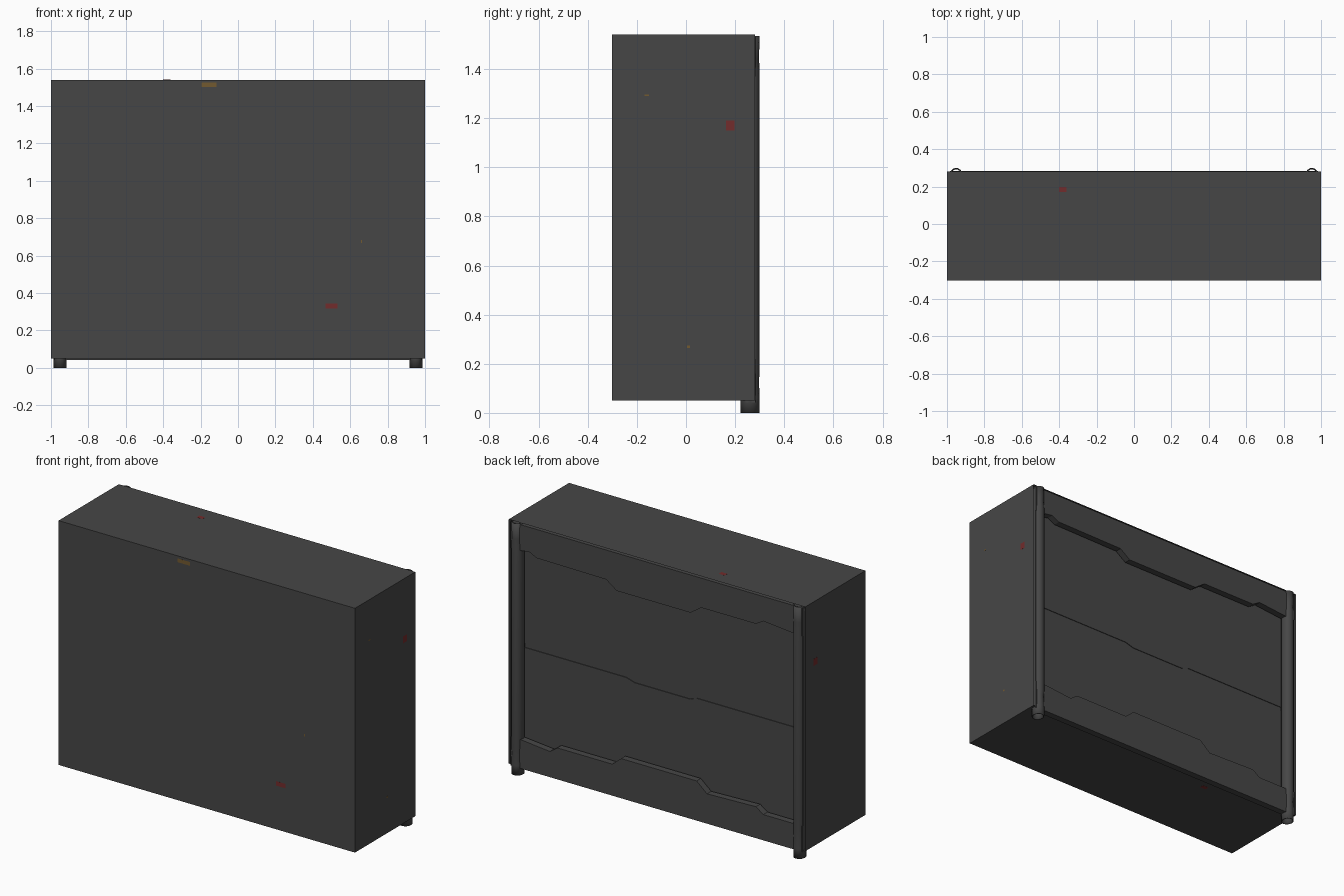
import bpy, bmesh

old = bpy.data.objects.get("Cube")
if old:
    bpy.data.objects.remove(old, do_unlink=True)


def material(name, rgb):
    mat = bpy.data.materials.new(name)
    mat.use_nodes = True
    mat.diffuse_color = (*rgb, 1)
    mat.node_tree.nodes["Principled BSDF"].inputs["Base Color"].default_value = (*rgb, 1)
    return mat


GREY = material("charcoal_metal", (0.062, 0.062, 0.062))
RED = material("dark_red", (0.17, 0.025, 0.025))
AMBER = material("dull_amber", (0.17, 0.10, 0.03))
FLOOR = 0.218   # depth of the recessed back
FRONT = -0.301


def finish(name, bm, mat):
    bmesh.ops.recalc_face_normals(bm, faces=bm.faces)
    mesh = bpy.data.meshes.new(name)
    bm.to_mesh(mesh)
    bm.free()
    mesh.materials.append(mat)
    obj = bpy.data.objects.new(name, mesh)
    bpy.context.collection.objects.link(obj)
    return obj


def box_mesh(low, high):
    bm = bmesh.new()
    bmesh.ops.create_cube(bm, size=1)
    for v in bm.verts:
        v.co = [(a + b) / 2 + c * (b - a) for a, b, c in zip(low, high, v.co)]
    return bm


def back_plate(name, outline, y0, y1):
    """Extrude an x-z outline from depth y0 to y1."""
    bm = bmesh.new()
    face = bm.faces.new([bm.verts.new((x, y0, z)) for x, z in outline])
    new = bmesh.ops.extrude_face_region(bm, geom=[face])["geom"]
    moved = [g for g in new if isinstance(g, bmesh.types.BMVert)]
    bmesh.ops.translate(bm, verts=moved, vec=(0, y1 - y0, 0))
    return finish(name, bm, GREY)


# Main body with a recessed back
bm = box_mesh((-1, FRONT, 0.05), (1, 0.28, 1.54))
back = max(bm.faces, key=lambda f: f.calc_center_median().y)
bmesh.ops.inset_region(bm, faces=[back], thickness=0.014)
bmesh.ops.translate(bm, verts=back.verts, vec=(0, FLOOR - 0.28, 0))
finish("body", bm, GREY)

# Stepped slabs along the top and bottom of the back, clear of the recess floor
top_edge = [(0.93, 1.37), (0.86, 1.38), (0.81, 1.355), (0.34, 1.35), (0.27, 1.30),
            (-0.23, 1.30), (-0.30, 1.35), (-0.67, 1.35), (-0.72, 1.38), (-0.93, 1.36)]
back_plate("top_plate", [(-0.985, 1.53), (0.985, 1.53), (0.985, 1.37)] + top_edge
           + [(-0.985, 1.36)], 0.242, 0.283)
low_edge = [(0.93, 0.22), (0.72, 0.20), (0.67, 0.235), (0.30, 0.235), (0.24, 0.285),
            (-0.27, 0.285), (-0.34, 0.225), (-0.67, 0.235), (-0.72, 0.20), (-0.93, 0.20)]
back_plate("bottom_plate", [(-0.985, 0.043), (0.985, 0.043), (0.985, 0.22)] + low_edge
           + [(-0.985, 0.20)], 0.242, 0.283)

# Two inner panels parted by a shallow jogged groove
jog = [(0.94, 0.767), (0.25, 0.767), (0.19, 0.75), (-0.18, 0.75), (-0.23, 0.767), (-0.94, 0.767)]
for name, far, shift in (("upper_panel", 1.45, 0.013), ("lower_panel", 0.12, -0.013)):
    back_plate(name, [(-0.94, far), (0.94, far)] + [(x, z + shift) for x, z in jog],
               FLOOR, FLOOR + 0.004)

# Side strips and hollow rear posts that reach the ground
for side, word in ((1, "left"), (-1, "right")):
    xs = sorted((side * 0.935, side * 0.985))
    finish(word + "_strip", box_mesh((xs[0], FLOOR, 0.06), (xs[1], 0.278, 1.525)), GREY)
    bm = bmesh.new()
    profile = [(0, 0.039), (0.06, 0.039), (0.13, 0.036), (0.17, 0.039), (1.40, 0.039),
               (1.44, 0.036), (1.535, 0.039)]
    bmesh.ops.create_circle(bm, segments=16, radius=profile[0][1])
    rim = bm.edges[:]
    for (z0, r0), (z1, r1) in zip(profile, profile[1:]):
        new = bmesh.ops.extrude_edge_only(bm, edges=rim)["geom"]
        rim = [g for g in new if isinstance(g, bmesh.types.BMEdge)]
        for v in (g for g in new if isinstance(g, bmesh.types.BMVert)):
            v.co = (v.co.x * r1 / r0, v.co.y * r1 / r0, z1)
    # Slightly narrower across than deep
    bmesh.ops.scale(bm, verts=bm.verts, vec=(0.9, 1, 1))
    bmesh.ops.translate(bm, verts=bm.verts, vec=(side * 0.951, 0.261, 0))
    post = finish(word + "_post", bm, GREY)
    wall = post.modifiers.new("wall", "SOLIDIFY")
    wall.thickness = 0.005
    bpy.ops.object.select_all(action="DESELECT")
    post.select_set(True)
    bpy.context.view_layer.objects.active = post
    bpy.ops.object.shade_smooth_by_angle()


# Small painted marks on the outer faces
def mark(name, centre, size, mat):
    low = [c - s / 2 for c, s in zip(centre, size)]
    high = [c + s / 2 for c, s in zip(centre, size)]
    finish(name, box_mesh(low, high), mat)


THIN = 0.001
mark("front_amber_mark", (-0.155, FRONT, 1.513), (0.082, THIN, 0.023), AMBER)
mark("front_amber_dot", (0.66, FRONT, 0.675), (0.006, THIN, 0.015), AMBER)
mark("front_red_mark", (0.50, FRONT, 0.33), (0.062, THIN, 0.027), RED)
mark("top_red_mark", (-0.38, 0.185, 1.54), (0.04, 0.027, THIN), RED)
mark("bottom_red_mark", (-0.38, 0.185, 0.05), (0.04, 0.027, THIN), RED)
for side, word in ((1, "left"), (-1, "right")):
    mark(word + "_red_mark", (side, 0.18, 1.17), (THIN, 0.036, 0.042), RED)
mark("upper_amber_dot", (1, -0.16, 1.293), (THIN, 0.018, 0.007), AMBER)
mark("lower_amber_dot", (1, 0.01, 0.27), (THIN, 0.013, 0.01), AMBER)
